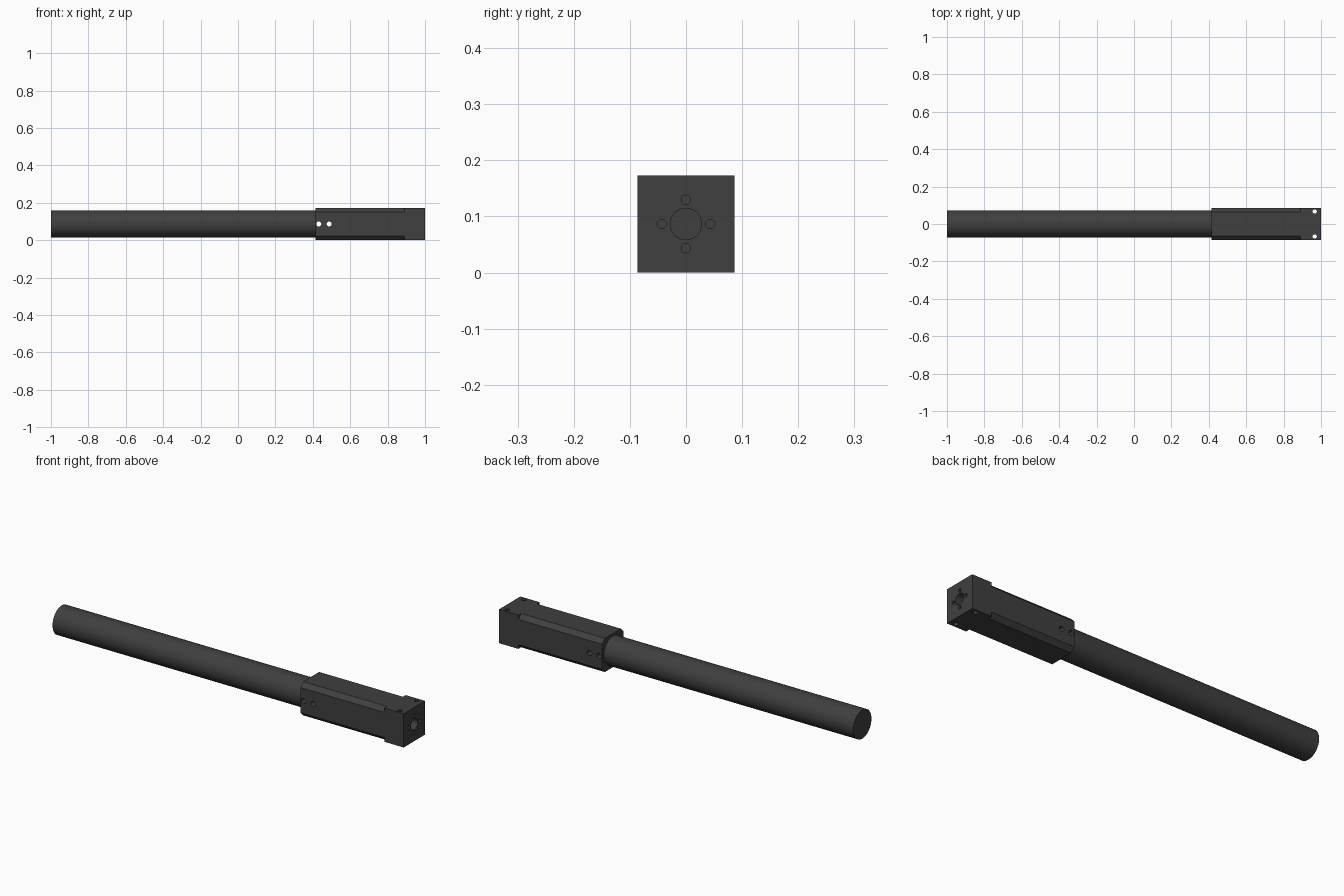
import bpy
import math
from mathutils import Matrix

if "Cube" in bpy.data.objects:
    bpy.data.objects.remove(bpy.data.objects["Cube"])

H = 0.0865            # half width of the square housing
X0, STEP, X1 = 0.415, 0.89, 1.0
AXIS_ROT = {'X': (0, math.pi / 2, 0), 'Y': (math.pi / 2, 0, 0), 'Z': (0, 0, 0)}


def box(name, x0, x1, wy, wz, y=0, z=H, roll=0):
    bpy.ops.mesh.primitive_cube_add(size=1, location=((x0 + x1) / 2, y, z),
                                    rotation=(roll, 0, 0))
    ob = bpy.context.object
    ob.name = name
    ob.scale = (x1 - x0, wy, wz)
    bpy.ops.object.transform_apply(location=False, rotation=False, scale=True)
    return ob


def cyl(name, axis, loc, r, length, sides=32):
    bpy.ops.mesh.primitive_cylinder_add(vertices=sides, radius=r, depth=length,
                                        location=loc, rotation=AXIS_ROT[axis])
    ob = bpy.context.object
    ob.name = name
    return ob


def cut(target, cutter):
    mod = target.modifiers.new("cut", 'BOOLEAN')
    mod.operation = 'DIFFERENCE'
    mod.solver = 'EXACT'
    mod.object = cutter
    bpy.context.view_layer.objects.active = target
    bpy.ops.object.modifier_apply(modifier=mod.name)
    bpy.data.objects.remove(cutter, do_unlink=True)


# Square housing
housing = box("housing", X0, X1, 2 * H, 2 * H)

# Chamfered long edges, stopping short of the square head
CH, S = 0.022, 0.1
off = H - CH / 2 + S / 2 / math.sqrt(2)
for sy in (-1, 1):
    for sz in (-1, 1):
        cut(housing, box("edge_cutter", X0 - 0.05, STEP, S, S,
                         sy * off, H + sz * off, math.pi / 4))

# Cross holes near the tube end
for x in (0.432, 0.487):
    cut(housing, cyl("cross_hole", 'Y', (x, 0, H), 0.0135, 0.4))

# Vertical mounting holes in the head
for y in (-0.067, 0.067):
    cut(housing, cyl("mount_hole", 'Z', (0.966, y, H), 0.0115, 0.4))

# Blind bore and four screw holes in the end face
cut(housing, cyl("end_bore", 'X', (X1, 0, H), 0.028, 0.16))
for i in range(4):
    a = i * math.pi / 2
    cut(housing, cyl("screw_hole", 'X',
                     (X1, 0.043 * math.cos(a), H + 0.043 * math.sin(a)), 0.0083, 0.08))

# Long round tube
tube = cyl("tube", 'X', ((X0 - 1) / 2, 0, H), 0.0735, X0 + 1, 64)

# Dark finish, smooth round surfaces
mat = bpy.data.materials.new("dark_grey")
mat.diffuse_color = (0.05, 0.05, 0.05, 1)
mat.use_nodes = True
mat.node_tree.nodes["Principled BSDF"].inputs["Base Color"].default_value = mat.diffuse_color
for ob in (housing, tube):
    ob.data.materials.clear()
    ob.data.materials.append(mat)
    bpy.ops.object.select_all(action='DESELECT')
    ob.select_set(True)
    bpy.context.view_layer.objects.active = ob
    bpy.ops.object.shade_smooth_by_angle(angle=math.radians(30))
